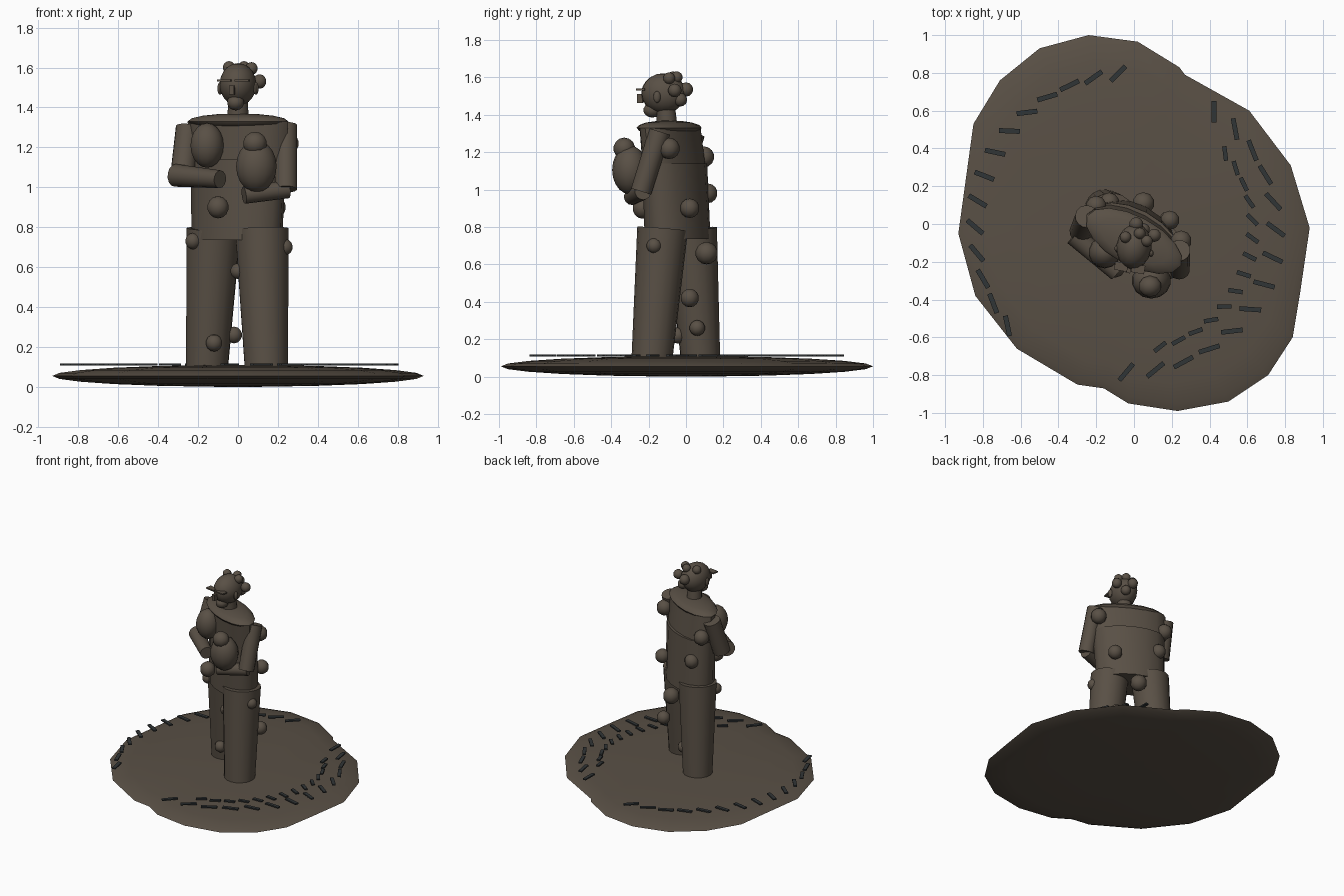
import bpy, bmesh
from math import cos, sin, radians, pi
from mathutils import Vector, Matrix

if "Cube" in bpy.data.objects:
    bpy.data.objects.remove(bpy.data.objects["Cube"])


def material(name, rgb):
    m = bpy.data.materials.new(name)
    m.diffuse_color = (*rgb, 1)
    m.use_nodes = True
    m.node_tree.nodes["Principled BSDF"].inputs["Base Color"].default_value = m.diffuse_color
    return m


CLAY = material("clay", (0.10, 0.08, 0.06))
DARK = material("dark_slate", (0.03, 0.035, 0.037))


def finish(name, bm, mat=CLAY, smooth=True):
    bmesh.ops.recalc_face_normals(bm, faces=bm.faces)
    me = bpy.data.meshes.new(name)
    bm.to_mesh(me)
    bm.free()
    ob = bpy.data.objects.new(name, me)
    bpy.context.collection.objects.link(ob)
    me.materials.append(mat)
    if smooth:
        bpy.ops.object.select_all(action='DESELECT')
        ob.select_set(True)
        bpy.context.view_layer.objects.active = ob
        bpy.ops.object.shade_smooth_by_angle(angle=radians(40))
    return ob


def ball(name, loc, size, turn=0, seg=10, rings=7):
    bm = bmesh.new()
    mat = (Matrix.Translation(loc) @ Matrix.Rotation(radians(turn), 4, 'Z')
           @ Matrix.Diagonal((*size, 1)))
    bmesh.ops.create_uvsphere(bm, u_segments=seg, v_segments=rings, radius=1, matrix=mat)
    return finish(name, bm)


def limb(name, a, b, r1, r2, seg=14):
    a, b = Vector(a), Vector(b)
    d = b - a
    bm = bmesh.new()
    mat = Matrix.Translation((a + b) / 2) @ d.to_track_quat('Z', 'Y').to_matrix().to_4x4()
    bmesh.ops.create_cone(bm, cap_ends=True, segments=seg, radius1=r1, radius2=r2,
                          depth=d.length, matrix=mat)
    return finish(name, bm)


def loft(name, rings):
    """Skin closed rings of equal point count and cap both ends."""
    bm = bmesh.new()
    vs = [[bm.verts.new(p) for p in r] for r in rings]
    n = len(vs[0])
    for lo, hi in zip(vs, vs[1:]):
        for i in range(n):
            bm.faces.new((lo[i], lo[(i + 1) % n], hi[(i + 1) % n], hi[i]))
    bm.faces.new(vs[0][::-1])
    bm.faces.new(vs[-1])
    return finish(name, bm)


def oval(cx, cy, z, a, b, turn=-28, n=16):
    c, s = cos(radians(turn)), sin(radians(turn))
    pts = [(a * cos(2 * pi * i / n), b * sin(2 * pi * i / n)) for i in range(n)]
    return [(cx + x * c - y * s, cy + x * s + y * c, z) for x, y in pts]


def bar(name, loc, size, turn=0, mat=CLAY):
    bm = bmesh.new()
    bmesh.ops.create_cube(bm, size=1, matrix=Matrix.Translation(loc)
                          @ Matrix.Rotation(radians(turn), 4, 'Z') @ Matrix.Diagonal((*size, 1)))
    return finish(name, bm, mat, False)


# Lens-shaped irregular base
outline = [(-.24, 1), (.02, .965), (.24, .83), (.27, .79), (.61, .6), (.83, .31), (.93, -.02),
           (.88, -.36), (.84, -.6), (.71, -.8), (.5, -.94), (.23, -.99), (-.03, -.95),
           (-.16, -.87), (-.3, -.85), (-.62, -.66), (-.84, -.38), (-.93, -.05), (-.85, .53),
           (-.71, .76), (-.5, .93)]
rings = []
for deg in (-84, -65, -48, -32, -16, 0, 16, 32, 48, 65, 84):
    k, z = cos(radians(deg)), 0.055 + 0.055 * sin(radians(deg))
    rings.append([(x * k, y * k, z) for x, y in outline])
loft("base", rings)


# Arcs of dark dashes around the base
def dashes(name, start, step, r0, r1, rot, rot_step, length, width, n=14):
    for i in range(n):
        a = radians(start + step * i)
        r = r0 + (r1 - r0) * i / (n - 1)
        bar(name, (r * cos(a), r * sin(a), 0.112), (length, width, 0.01), rot + rot_step * i, DARK)


dashes("left_dash", 96, 9.45, .80, .86, 45, -9.5, .11, .026)
dashes("right_outer_dash", 267, 11.35, .785, .73, 50, -10.8, .115, .025)
dashes("right_inner_dash", 282, 8.9, .665, .61, 38, -9.3, .077, .023)

# Legs
limb("right_leg", (.143, -.185, .06), (.12, -.125, .79), .108, .136, 18)
limb("left_leg", (-.157, .08, .06), (-.122, .03, .79), .104, .136, 18)

# Torso and shoulder cap
loft("lower_torso", [oval(-.005, -.045, .735, .245, .152), oval(0, -.06, 1.14, .262, .138)])
loft("upper_torso", [oval(0, -.065, 1.13, .27, .125), oval(0, -.085, 1.33, .285, .11)])
ball("shoulder_cap", (0, -.09, 1.33), (.28, .13, .04), -28, 16, 8)

# Arms
limb("left_upper_arm", (-.25, .04, 1.3), (-.28, -.04, 1.04), .062, .062)
limb("left_forearm", (-.315, -.06, 1.06), (-.09, -.26, 1.04), .057, .045)
limb("right_upper_arm", (.24, -.14, 1.31), (.24, -.24, .99), .058, .056)
limb("right_forearm", (.25, -.23, .99), (.03, -.29, .96), .045, .043)

# Held bundles
ball("left_bundle", (-.155, -.15, 1.21), (.085, .085, .112), 0, 14, 10)
ball("right_bundle", (.092, -.3, 1.105), (.104, .095, .13), 0, 14, 10)
ball("right_bundle_head", (.085, -.33, 1.22), (.062, .058, .058))

# Round lumps over the body
for x, y, z, r in [(-.1, -.23, .9, .056), (0, -.15, .58, .04), (-.12, -.045, .22, .043),
                   (-.02, .06, .26, .042), (-.225, -.05, .73, .041), (.235, -.17, .70, .041),
                   (.05, .11, .66, .06), (.18, .02, .42, .049), (.19, .02, .9, .052),
                   (.25, -.09, 1.22, .057), (-.2, .095, 1.175, .056), (-.13, .115, .98, .053)]:
    ball("lump", (x, y, z), (r, r, r))

# Head
limb("neck", (0, -.1, 1.33), (0, -.11, 1.45), .055, .05)
ball("head", (0, -.12, 1.515), (.093, .12, .107), -8, 16, 10)
ball("chin", (-.012, -.18, 1.425), (.045, .048, .04))
for x in (-.09, .09):
    ball("ear", (x, -.155 if x > 0 else -.13, 1.495), (.014, .02, .032))
bar("nose", (-.03, -.245, 1.487), (.024, .03, .046), -10)
for x, y in ((-.068, -.225), (.022, -.238)):
    bar("spectacle_bar", (x, y, 1.536), (.07, .045, .01), -10)

# Hair knots
for x, y, z, r in [(.012, .0, 1.535, .038), (.108, -.06, 1.53, .036), (.03, -.05, 1.6, .032),
                   (-.045, -.07, 1.6, .032), (.068, -.09, 1.595, .032), (.05, -.03, 1.48, .036)]:
    ball("hair_knot", (x, y, z), (r, r, r))
